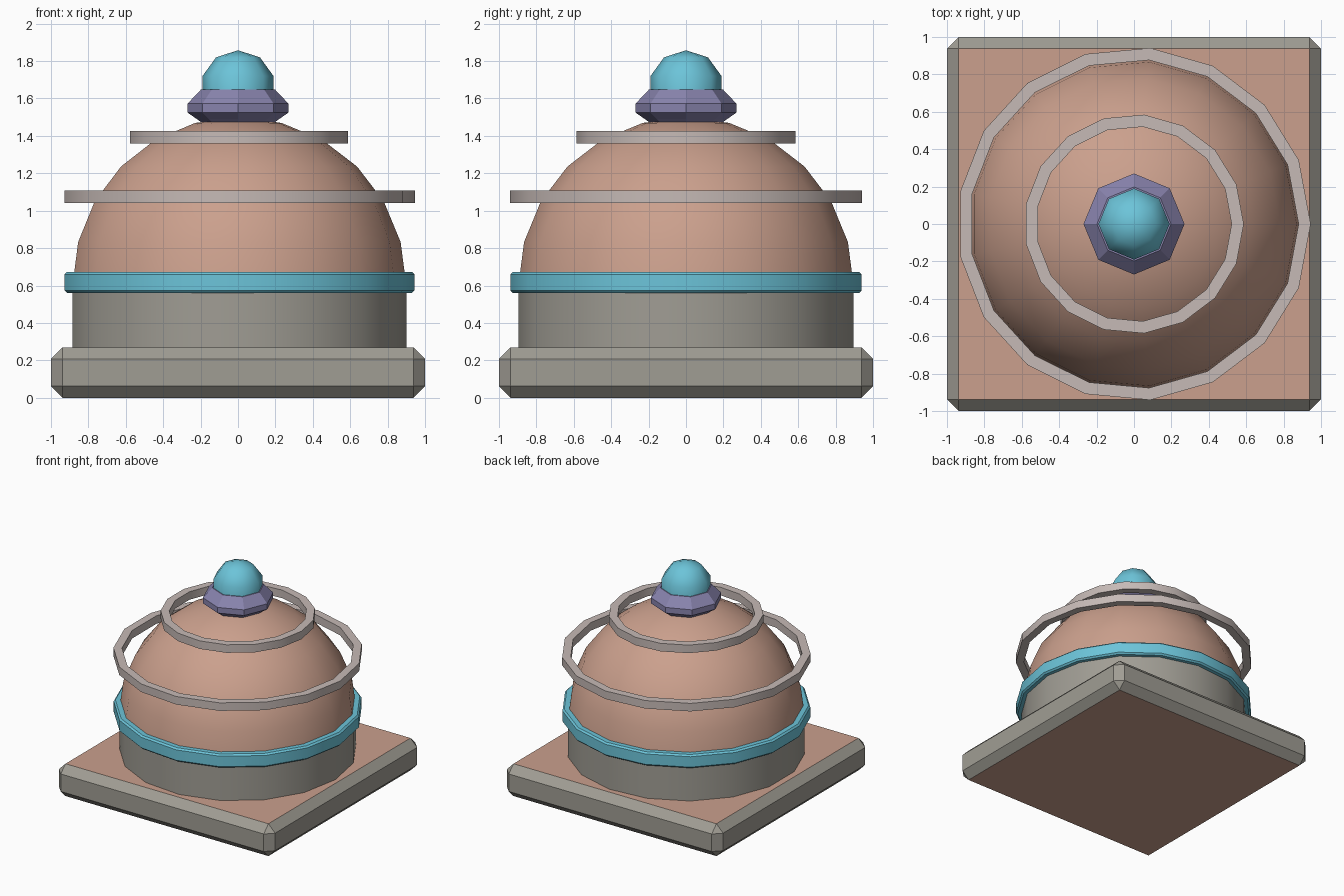
import bpy, bmesh, math

if "Cube" in bpy.data.objects:
    bpy.data.objects.remove(bpy.data.objects["Cube"])


def material(name, rgb):
    m = bpy.data.materials.new(name)
    lin = [((c / 255 + 0.055) / 1.055) ** 2.4 for c in rgb]
    m.diffuse_color = (*lin, 1)
    m.use_nodes = True
    m.node_tree.nodes["Principled BSDF"].inputs["Base Color"].default_value = m.diffuse_color
    return m


STONE = material("grey stone", (160, 157, 148))
CLAY = material("clay", (203, 160, 141))
PALE = material("pale grey", (198, 186, 182))
TEAL = material("teal", (108, 196, 217))
PURPLE = material("dusty purple", (137, 132, 174))


def finish(bm, name, mats, smooth=None):
    bmesh.ops.recalc_face_normals(bm, faces=bm.faces)
    mesh = bpy.data.meshes.new(name)
    bm.to_mesh(mesh)
    bm.free()
    for m in mats:
        mesh.materials.append(m)
    ob = bpy.data.objects.new(name, mesh)
    bpy.context.collection.objects.link(ob)
    if smooth:
        bpy.ops.object.select_all(action='DESELECT')
        ob.select_set(True)
        bpy.context.view_layer.objects.active = ob
        bpy.ops.object.shade_smooth_by_angle(angle=math.radians(smooth))
    return ob


def lathe(name, profile, sides, mat, closed=False, smooth=None):
    """Turn (radius, z) points round z; closed joins last point to first."""
    bm = bmesh.new()
    rings = []
    for r, z in profile:
        if r < 1e-6:
            rings.append([bm.verts.new((0, 0, z))] * sides)
        else:
            rings.append([bm.verts.new((r * math.cos(math.tau * i / sides),
                                        r * math.sin(math.tau * i / sides), z))
                          for i in range(sides)])
    pairs = list(zip(rings, rings[1:]))
    if closed:
        pairs.append((rings[-1], rings[0]))
    for a, b in pairs:
        for i in range(sides):
            j = (i + 1) % sides
            bm.faces.new(list(dict.fromkeys((a[i], a[j], b[j], b[i]))))
    if not closed:  # cap open ends
        for ring in (rings[0], rings[-1]):
            if ring[0] is not ring[1]:
                bm.faces.new(ring)
    return finish(bm, name, [mat], smooth)


# Square plinth: chamfered stone edges, clay top and underside
bm = bmesh.new()
bmesh.ops.create_cube(bm, size=1)
for v in bm.verts:
    v.co = (v.co.x * 2, v.co.y * 2, (v.co.z + 0.5) * 0.27)
bmesh.ops.bevel(bm, geom=bm.edges[:], offset=0.062, segments=1, affect='EDGES')
bm.normal_update()
for f in bm.faces:
    f.material_index = 1 if abs(f.normal.z) > 0.95 else 0
finish(bm, "plinth", [STONE, CLAY])

# Drum and dome
SIDES = 17
lathe("drum", [(0.9, 0.26), (0.9, 0.6)], SIDES, STONE, smooth=30)
dome = [(0.9 * math.cos(math.radians(a)), 0.6 + 0.9 * math.sin(math.radians(a)))
        for a in range(0, 91, 15)]
lathe("dome", dome, SIDES, CLAY, smooth=40)

# Chamfered band at the dome foot
lathe("dome_band", [(0.885, 0.56), (0.93, 0.56), (0.943, 0.573), (0.943, 0.66),
                    (0.93, 0.673), (0.885, 0.673)], SIDES, TEAL, closed=True, smooth=30)

# Two plain hoops round the dome
for name, r, z in (("lower_hoop", 0.945, 1.04), ("upper_hoop", 0.587, 1.36)):
    lathe(name, [(r - 0.065, z), (r, z), (r, z + 0.067), (r - 0.065, z + 0.067)],
          SIDES, PALE, closed=True, smooth=30)

# Finial collar and knob
lathe("finial_collar", [(0.2, 1.475), (0.22, 1.49), (0.27, 1.525), (0.27, 1.572),
                        (0.198, 1.648)], 8, PURPLE)
knob = [(0.2 * math.cos(math.radians(a)), 1.658 + 0.2 * math.sin(math.radians(a)))
        for a in (-18, 18, 54, 90)]
lathe("finial_knob", knob, 8, TEAL, smooth=60)
